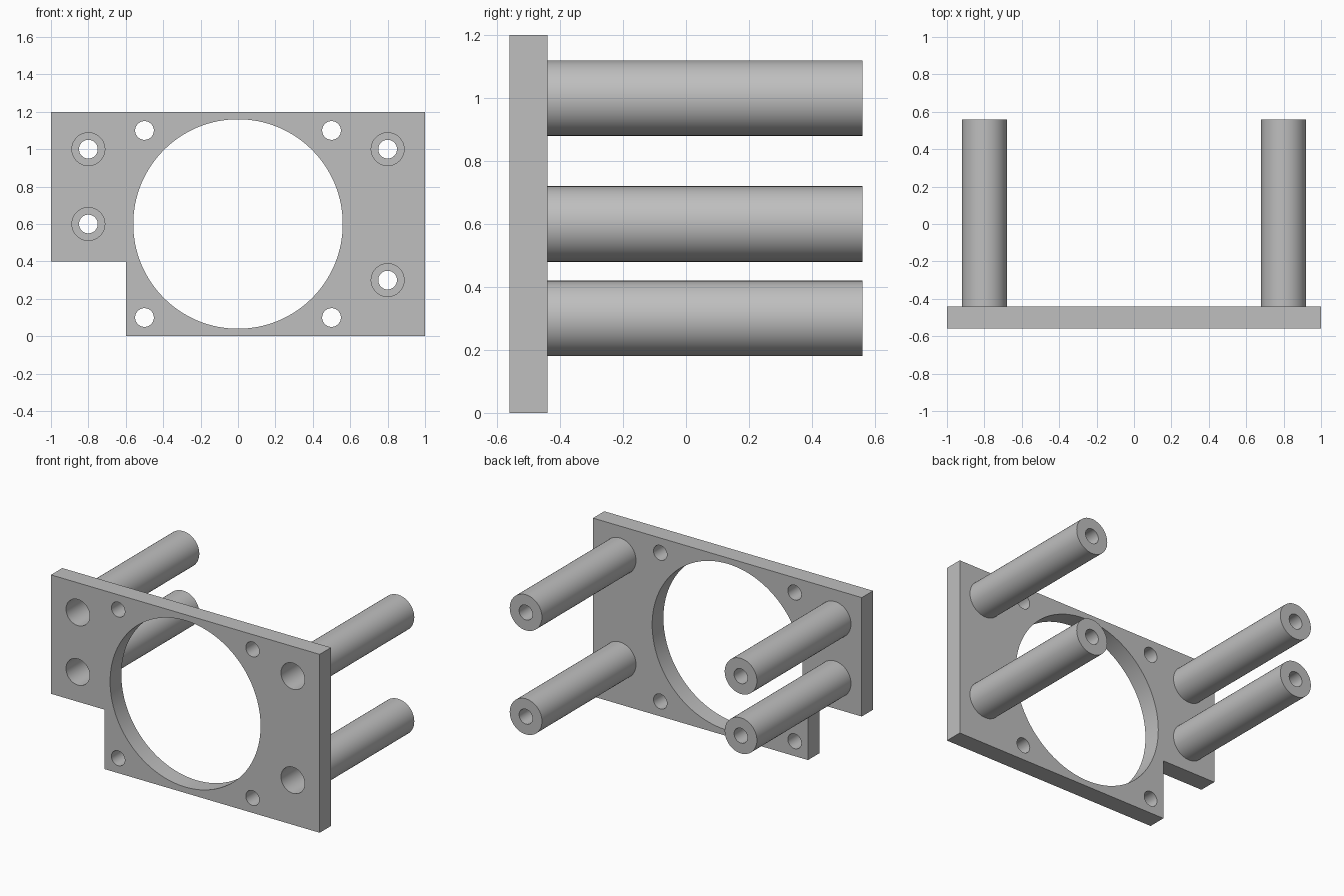
import bpy, bmesh, math
from mathutils import Matrix, Vector

if "Cube" in bpy.data.objects:
    bpy.data.objects.remove(bpy.data.objects["Cube"], do_unlink=True)

grey = bpy.data.materials.new("neutral_grey")
grey.use_nodes = True
COLOUR = (0.52, 0.52, 0.52, 1)
grey.diffuse_color = COLOUR
grey.node_tree.nodes["Principled BSDF"].inputs["Base Color"].default_value = COLOUR

FRONT, BACK, TIP = -0.56, -0.44, 0.56
POSTS = [(-0.8, 1.0), (-0.8, 0.6), (0.8, 1.0), (0.8, 0.3)]
POST_R, HEAD_R, BORE_R = 0.12, 0.088, 0.05
SEAT = 0.36  # depth position where the wide bore narrows


def make_object(name, bm):
    bmesh.ops.recalc_face_normals(bm, faces=bm.faces)
    mesh = bpy.data.meshes.new(name)
    bm.to_mesh(mesh)
    bm.free()
    obj = bpy.data.objects.new(name, mesh)
    bpy.context.collection.objects.link(obj)
    mesh.materials.append(grey)
    return obj


def smooth(obj):
    bpy.ops.object.select_all(action="DESELECT")
    obj.select_set(True)
    bpy.context.view_layer.objects.active = obj
    bpy.ops.object.shade_smooth_by_angle(angle=math.radians(30))


# Mounting plate: stepped outline extruded to thickness
bm = bmesh.new()
outline = [(-0.6, 0), (1, 0), (1, 1.2), (-1, 1.2), (-1, 0.4), (-0.6, 0.4)]
face = bm.faces.new([bm.verts.new((x, FRONT, z)) for x, z in outline])
extruded = bmesh.ops.extrude_face_region(bm, geom=[face])["geom"]
bmesh.ops.translate(bm, vec=(0, BACK - FRONT, 0),
                    verts=[v for v in extruded if isinstance(v, bmesh.types.BMVert)])
plate = make_object("mounting_plate", bm)

# Cutters: central opening, four screw holes, four post holes
holes = [(0, 0.6, 0.56, 128)]
holes += [(x, z, BORE_R, 48) for x in (-0.5, 0.5) for z in (0.1, 1.1)]
holes += [(x, z, HEAD_R, 48) for x, z in POSTS]
bm = bmesh.new()
for x, z, radius, sides in holes:
    place = Matrix.Translation((x, (FRONT + BACK) / 2, z)) @ Matrix.Rotation(math.pi / 2, 4, "X")
    bmesh.ops.create_cone(bm, cap_ends=True, segments=sides, radius1=radius,
                          radius2=radius, depth=0.3, matrix=place)
cutter = make_object("hole_cutter", bm)
cutter.hide_render = True

cut = plate.modifiers.new("holes", "BOOLEAN")
cut.operation = "DIFFERENCE"
cut.solver = "EXACT"
cut.object = cutter
bpy.context.view_layer.objects.active = plate
plate.select_set(True)
bpy.ops.object.modifier_apply(modifier=cut.name)
bpy.data.objects.remove(cutter, do_unlink=True)
smooth(plate)

# Hollow posts: stepped tube profile spun about the depth axis
profile = [(HEAD_R, BACK), (HEAD_R, SEAT), (BORE_R, SEAT),
           (BORE_R, TIP), (POST_R, TIP), (POST_R, BACK)]
NAMES = ["right_upper_post", "right_lower_post", "left_upper_post", "left_lower_post"]
for name, (x, z) in zip(NAMES, POSTS):
    bm = bmesh.new()
    verts = [bm.verts.new((x + r, y, z)) for r, y in profile]
    edges = [bm.edges.new(pair) for pair in zip(verts, verts[1:])]
    bmesh.ops.spin(bm, geom=verts + edges, cent=Vector((x, 0, z)), axis=(0, 1, 0),
                   angle=math.tau, steps=48, use_merge=True)
    bmesh.ops.remove_doubles(bm, verts=bm.verts, dist=1e-5)
    # Close the ring seated against the plate
    bmesh.ops.bridge_loops(bm, edges=[e for e in bm.edges if e.is_boundary])
    smooth(make_object(name, bm))
